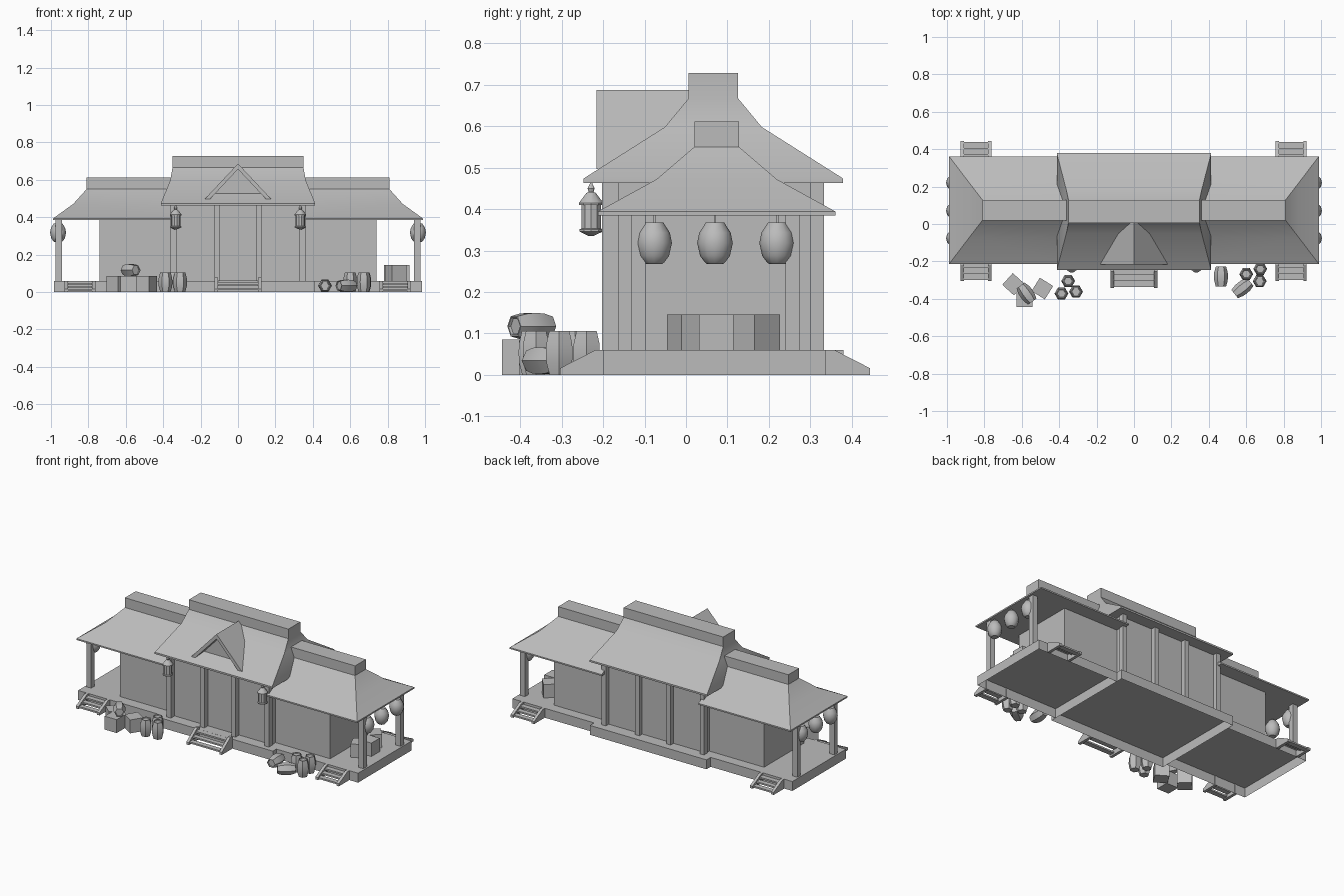
import bpy, bmesh, math
from mathutils import Matrix, Vector

cube = bpy.data.objects.get("Cube")
if cube:
    bpy.data.objects.remove(cube, do_unlink=True)

mat = bpy.data.materials.new("plain grey")
mat.use_nodes = True
GREY = (0.5, 0.5, 0.5, 1)
mat.diffuse_color = GREY
mat.node_tree.nodes["Principled BSDF"].inputs["Base Color"].default_value = GREY


def finish(name, bm, smooth=False):
    bmesh.ops.recalc_face_normals(bm, faces=bm.faces)
    me = bpy.data.meshes.new(name)
    bm.to_mesh(me)
    bm.free()
    me.materials.append(mat)
    ob = bpy.data.objects.new(name, me)
    bpy.context.collection.objects.link(ob)
    if smooth:
        bpy.ops.object.select_all(action='DESELECT')
        ob.select_set(True)
        bpy.context.view_layer.objects.active = ob
        bpy.ops.object.shade_smooth_by_angle(angle=math.radians(32))
    return ob


def loft(bm, rings, cap_start=True, cap_end=True):
    loops = [[bm.verts.new(p) for p in ring] for ring in rings]
    n = len(loops[0])
    for a, b in zip(loops, loops[1:]):
        for i in range(n):
            j = (i + 1) % n
            bm.faces.new((a[i], a[j], b[j], b[i]))
    if cap_start:
        bm.faces.new(loops[0])
    if cap_end:
        bm.faces.new(loops[-1])


def rect(x0, x1, y0, y1, z):
    return [(x0, y0, z), (x1, y0, z), (x1, y1, z), (x0, y1, z)]


def box(name, x0, x1, y0, y1, z0, z1, bottom=True):
    bm = bmesh.new()
    loft(bm, [rect(x0, x1, y0, y1, z0), rect(x0, x1, y0, y1, z1)], bottom)
    return finish(name, bm)


def turned(name, profile, sides, matrix):
    """Revolve (radius, height) pairs around z, then place the result."""
    bm = bmesh.new()
    rings = []
    for r, z in profile:
        rings.append([(r * math.cos(k * math.tau / sides),
                       r * math.sin(k * math.tau / sides), z) for k in range(sides)])
    loft(bm, rings)
    bm.transform(matrix)
    return finish(name, bm, True)


def crate(name, x, y, z, turn):
    ob = box(name, -.042, .042, -.042, .042, 0, .085)
    ob.data.transform(Matrix.Translation((x, y, z)) @ Matrix.Rotation(math.radians(turn), 4, 'Z'))


def prism_y(name, outline, y0, y1):
    bm = bmesh.new()
    loft(bm, [[(x, y, z) for x, z in outline] for y in (y0, y1)])
    return finish(name, bm)


# Hollow platforms, open underneath
FLOOR = 0.06
box("centre_platform", -.41, .41, -.235, .38, 0, FLOOR, bottom=False)
box("left_platform", .41, .985, -.2, .338, 0, FLOOR, bottom=False)
box("right_platform", -.985, -.41, -.2, .338, 0, FLOOR, bottom=False)

# Walls
box("centre_wall", -.355, .355, -.166, .304, FLOOR, .47)
for side, name in ((1, "left"), (-1, "right")):
    xs = sorted((side * .35, side * .74))
    box(name + "_wing_wall", *xs, -.13, .272, FLOOR, .39)

# Timber posts
for x in (-.345, -.11, .11, .345):
    box("centre_front_post", x - .015, x + .015, -.203, -.163, FLOOR, .468)
    box("centre_back_post", x - .015, x + .015, .3, .333, FLOOR, .468)
for x in (-.958, .958):
    for y in (-.115, .257):
        box("porch_post", x - .017, x + .017, y - .017, y + .017, FLOOR, .39)

# Centre roof: flared eaves rising to a tall ridge box
bm = bmesh.new()
rings = []
for hx, hy, z in ((.413, .313, .463), (.413, .313, .474), (.362, .117, .598),
                  (.35, .06, .667), (.35, .06, .728)):
    rings.append(rect(-hx, hx, .066 - hy, .066 + hy, z))
loft(bm, rings)
finish("centre_roof", bm, True)

# Wing roofs: hipped at the outer end, running into the centre roof
for side, name in ((1, "left"), (-1, "right")):
    bm = bmesh.new()
    rings = []
    for hx, hy, z in ((.988, .287, .385), (.988, .287, .394), (.88, .145, .472),
                      (.81, .054, .55), (.81, .054, .612)):
        rings.append(rect(side * .34, side * hx, .074 - hy, .074 + hy, z))
    loft(bm, rings)
    finish(name + "_wing_roof", bm, True)

# Front dormer: thin chevron roof over a recessed triangle
prism_y("dormer_roof", [(-.178, .497), (0, .687), (.178, .497), (.15, .497),
                        (0, .657), (-.15, .497)], -.216, .03)
prism_y("dormer_infill", [(-.155, .5), (0, .665), (.155, .5)], -.165, .02)


# Stairs: two sloped stringers with three treads
def stairs(name, x, half, y, direction, top):
    run = .106
    for sx in (-1, 1):
        bm = bmesh.new()
        profile = [(0, 0), (0, top), (.02, top), (run, .016), (run, 0)]
        xa, xb = x + sx * half, x + sx * (half - .018)
        loft(bm, [[(xx, y + direction * d, z) for d, z in profile] for xx in (xa, xb)])
        finish(name + "_stringer", bm)
    for k in range(3):
        ya = y + direction * (.005 + k * .032)
        ys = sorted((ya, ya + direction * .032))
        z = top * (.8 - k * .27)
        box(name + "_tread", x - half + .018, x + half - .018, *ys, z - .01, z)


stairs("centre_stairs", 0, .125, -.235, -1, .078)
for x in (-.845, .84):
    stairs("porch_front_stairs", x, .083, -.198, -1, .06)
    stairs("porch_back_stairs", x, .083, .338, 1, .06)

# Round paper lanterns under the end eaves
for x in (-.962, .962):
    for y in (-.077, .07, .22):
        turned("round_lantern", [(.02, .268), (.024, .271), (.036, .287), (.043, .318),
                                 (.038, .343), (.025, .363), (.022, .368)], 12,
               Matrix.Translation((x, y, 0)))
        box("lantern_cord", x - .003, x + .003, y - .003, y + .003, .366, .388)

# Capped lanterns beside the entrance
for x in (-.333, .333):
    turned("hanging_lantern", [(.006, .335), (.03, .346), (.03, .351), (.025, .353),
                               (.025, .41), (.031, .41), (.031, .415), (.012, .439),
                               (.006, .441), (.009, .45), (.003, .462)], 10,
           Matrix.Translation((x, -.229, 0)))
    box("lantern_hook", x - .003, x + .003, -.232, -.226, .455, .468)

# Barrels, six-sided with a rim and sunken lid
BARREL = [(.022, .1), (.024, .106), (.028, .106), (.036, .075), (.037, .053),
          (.036, .03), (.027, 0)]
for x, y in ((-.352, -.305), (-.388, -.372), (-.31, -.362),
             (.6, -.268), (.675, -.24), (.672, -.306)):
    turned("standing_barrel", BARREL, 6, Matrix.Translation((x, y, 0)))
for x, y, z, turn in ((.465, -.28, .034, 0), (.58, -.342, .034, -52), (-.575, -.372, .117, 36)):
    lay = Matrix.Rotation(math.radians(turn), 4, 'Z') @ Matrix.Rotation(math.radians(90), 4, 'X')
    turned("lying_barrel", BARREL, 6,
           Matrix.Translation((x, y, z)) @ lay @ Matrix.Translation((0, 0, -.053)))

# Crates by the entrance and on the left porch
for x, y, turn in ((-.645, -.322, 48), (-.585, -.402, 0), (-.49, -.345, 58)):
    crate("ground_crate", x, y, 0, turn)
for x, y, turn in ((.845, .01, 25), (.875, .073, 0), (.84, .168, 42)):
    crate("porch_crate", x, y, FLOOR, turn)
